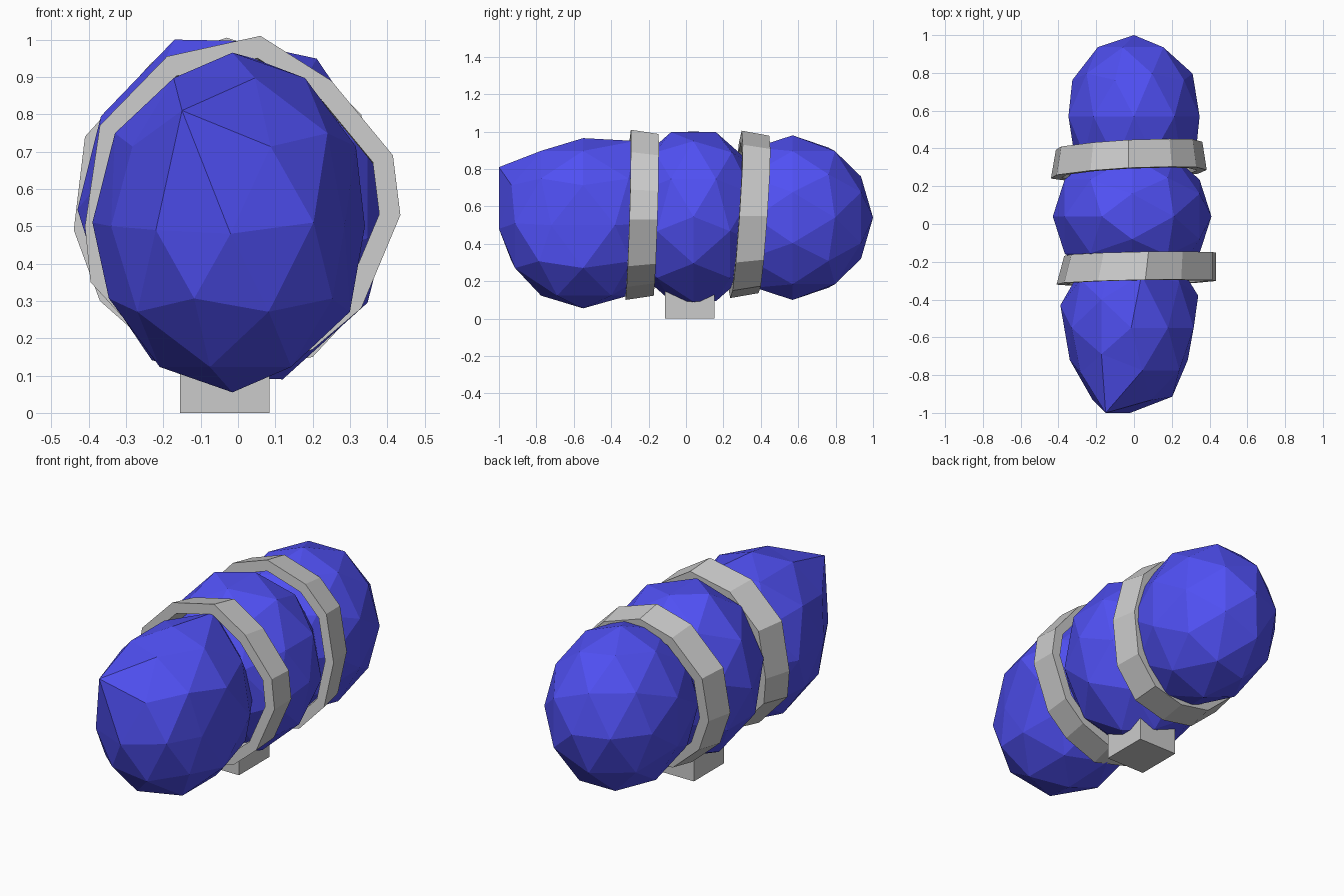
import bpy
import bmesh
from math import radians
from mathutils import Matrix, Vector

if "Cube" in bpy.data.objects:
    bpy.data.objects.remove(bpy.data.objects["Cube"])

blue = bpy.data.materials.new("blue_paint")
blue.diffuse_color = (0.08, 0.08, 0.9, 1)
blue.use_nodes = True
blue.node_tree.nodes["Principled BSDF"].inputs["Base Color"].default_value = blue.diffuse_color


def finish(name, bm, mat=None):
    bmesh.ops.recalc_face_normals(bm, faces=bm.faces)
    mesh = bpy.data.meshes.new(name)
    bm.to_mesh(mesh)
    bm.free()
    obj = bpy.data.objects.new(name, mesh)
    bpy.context.collection.objects.link(obj)
    if mat:
        mesh.materials.append(mat)
    return obj


def lobe(name, center, radii, axis='X', tilt=0, inner=0, stretch=1, nudges=()):
    """Faceted ellipsoid, stretched on its inner y side (+1 or -1);
    each nudge moves its nearest vertex to that point."""
    bm = bmesh.new()
    bmesh.ops.create_icosphere(bm, subdivisions=2, radius=1)
    bm.transform(Matrix.Rotation(radians(tilt), 4, axis))
    for v in bm.verts:
        if v.co.y * inner > 0:
            v.co.y *= stretch
    bm.transform(Matrix.Translation(center) @ Matrix.Diagonal((*radii, 1)))
    for point in nudges:
        p = Vector(point)
        min(bm.verts, key=lambda v: (v.co - p).length).co = p
    return finish(name, bm, blue)


def band(name, outline, y, lean, skew, back, shift=0, width=0.15, inset=0.87):
    """Closed angular ring on an (x, z) outline, leaning in y, with its
    back edge scaled by `back` and moved sideways by `shift`."""
    bm = bmesh.new()
    loops = []
    for x, z in outline:
        ring = []
        for k, side in ((1, -1), (back, 1), (inset * back, 1), (inset, -1)):
            px, pz = x * k, 0.55 + (z - 0.55) * k
            py = y + lean * (pz - 0.55) + skew * px + side * width / 2
            if side > 0:
                px += shift
            ring.append(bm.verts.new((px, py, pz)))
        loops.append(ring)
    for i, a in enumerate(loops):
        b = loops[(i + 1) % len(loops)]
        for j in range(4):
            n = (j + 1) % 4
            bm.faces.new((a[j], a[n], b[n], b[j]))
    return finish(name, bm)


# Three bulging lobes of the body
lobe("front_lobe", (-0.015, -0.55, 0.51), (0.37, 0.45, 0.455), inner=1, stretch=1.08,
     nudges=[(-0.15, -1.0, 0.81), (-0.02, -1.0, 0.48), (-0.22, -0.93, 0.49),
             (-0.34, -0.72, 0.5), (0.285, -0.72, 0.5), (-0.39, -0.43, 0.51),
             (0.34, -0.38, 0.5), (0.04, -0.27, 0.95)])
lobe("middle_lobe", (-0.01, 0.04, 0.545), (0.42, 0.39, 0.475), axis='Y', tilt=90,
     nudges=[(-0.17, 0.04, 1.0), (0.12, 0.04, 0.09)])
lobe("rear_lobe", (0, 0.57, 0.54), (0.365, 0.43, 0.44), tilt=90, inner=-1, stretch=1.05)

# Two straps in the valleys between the lobes
band("front_band",
     [(0.06, 1.01), (-0.19, 0.955), (-0.37, 0.77), (-0.41, 0.5), (-0.395, 0.35),
      (-0.22, 0.16), (0.0, 0.1), (0.2, 0.17), (0.33, 0.28), (0.435, 0.53),
      (0.415, 0.69), (0.25, 0.89)], y=-0.235, lean=0.03, skew=0.02,
     back=0.95, shift=0.02)
band("rear_band",
     [(-0.03, 1.005), (-0.23, 0.94), (-0.41, 0.74), (-0.44, 0.49), (-0.37, 0.3),
      (-0.2, 0.15), (0.0, 0.11), (0.2, 0.15), (0.34, 0.3), (0.385, 0.55),
      (0.33, 0.8), (0.2, 0.93)], y=0.342, lean=0.07, skew=0.05, back=0.94)

# Square foot under the middle
bm = bmesh.new()
bmesh.ops.create_cube(bm, size=1)
bm.transform(Matrix.Translation((-0.035, 0.02, 0.12)) @ Matrix.Diagonal((0.24, 0.265, 0.24, 1)))
finish("foot_block", bm)
